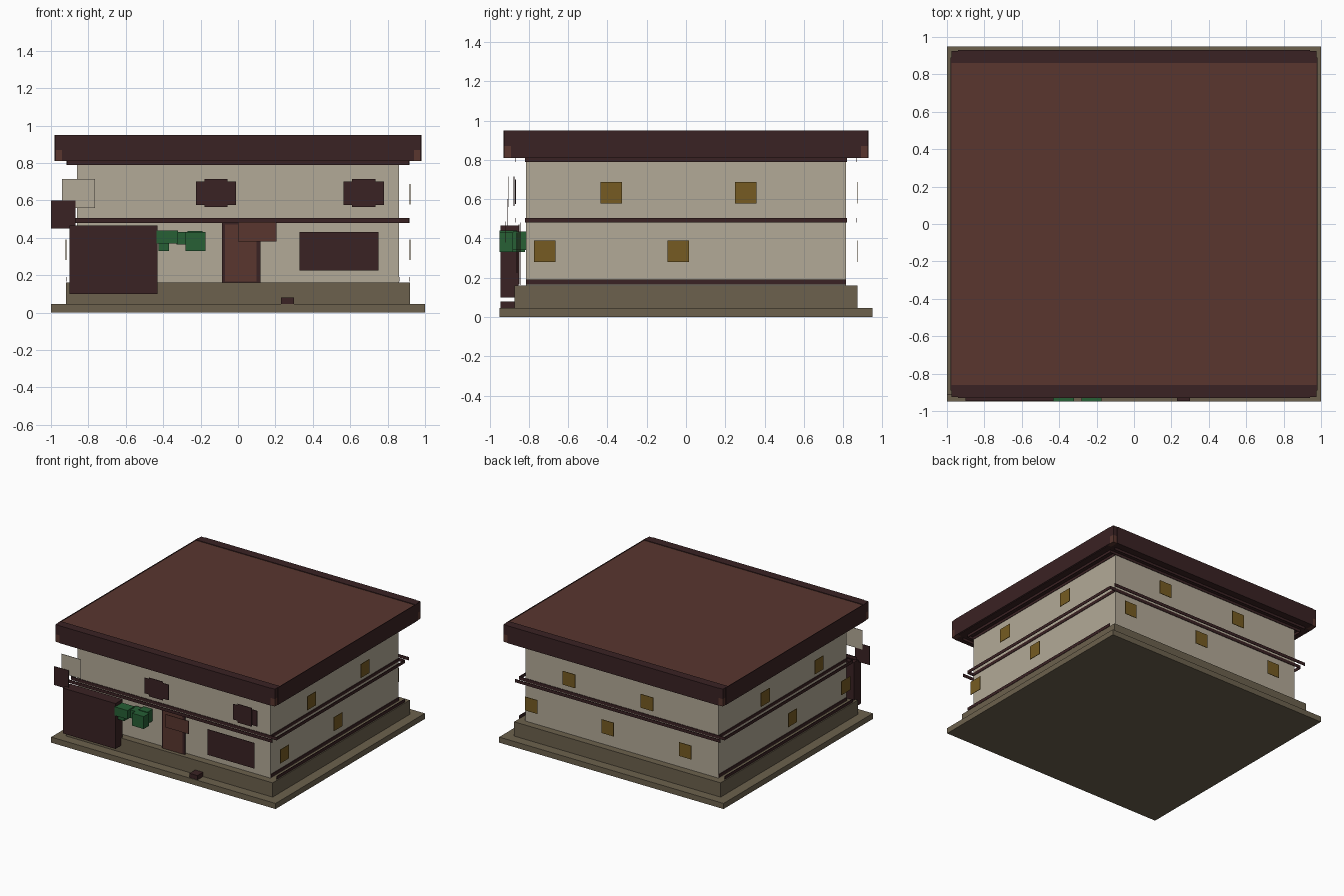
import bpy
import bmesh
from mathutils import Vector

cube = bpy.data.objects.get("Cube")
if cube:
    bpy.data.objects.remove(cube, do_unlink=True)


def material(name, rgb):
    m = bpy.data.materials.new(name)
    m.use_nodes = True
    m.diffuse_color = (*rgb, 1)
    m.node_tree.nodes["Principled BSDF"].inputs["Base Color"].default_value = (*rgb, 1)
    return m


plaster = material("tan plaster", (.45, .40, .31))
timber = material("dark timber", (.042, .016, .017))
tile = material("brown tile", (.10, .037, .028))
stone = material("olive stone", (.15, .12, .075))
glass = material("gold glass", (.18, .105, .016))
leaf = material("green leaf", (.02, .115, .036))


def box(name, mat, x0, x1, y0, y1, z0, z1):
    lo, hi = Vector((x0, y0, z0)), Vector((x1, y1, z1))
    bm = bmesh.new()
    bmesh.ops.create_cube(bm, size=1)
    for v in bm.verts:
        v.co = (lo + hi) / 2 + v.co * (hi - lo)
    mesh = bpy.data.meshes.new(name)
    bm.to_mesh(mesh)
    bm.free()
    mesh.materials.append(mat)
    ob = bpy.data.objects.new(name, mesh)
    bpy.context.collection.objects.link(ob)
    return ob


THIN = .004


def plate_y(name, mat, y, x0, x1, z0, z1):
    """Thin upright plate facing front or back."""
    return box(name, mat, x0, x1, y - THIN / 2, y + THIN / 2, z0, z1)


def plate_x(name, mat, x, y0, y1, z0, z1):
    """Thin upright plate facing left or right."""
    return box(name, mat, x - THIN / 2, x + THIN / 2, y0, y1, z0, z1)


# Base and walls
box("ground_slab", stone, -1, 1, -.95, .95, 0, .045)
box("plinth", stone, -.92, .92, -.873, .873, .045, .16)
box("walls", plaster, -.86, .86, -.815, .815, .05, .82)

# Timber rails: an outer plate standing off the wall and one against it
for s, side in ((1, "left"), (-1, "right")):
    for z0, z1, level in ((.165, .19, "lower"), (.48, .505, "middle"), (.79, .81, "upper")):
        for x in (.862, .915):
            plate_x(f"{side}_{level}_rail", timber, s * x, -.815, .815, z0, z1)
for s, side in ((1, "back"), (-1, "front")):
    for z0, z1, level in ((.48, .505, "middle"), (.79, .81, "upper")):
        for y in (.817, .87):
            plate_y(f"{side}_{level}_rail", timber, s * y, -.915, .915, z0, z1)

# Roof with deep eaves and notched corners
box("roof_core", timber, -.97, .97, -.86, .86, .81, .93)
box("roof_top", tile, -.976, .976, -.86, .86, .93, .945)
for s, side in ((1, "back"), (-1, "front")):
    y0, y1 = sorted((s * .86, s * .93))
    box(f"{side}_eave", timber, -.94, .94, y0, y1, .81, .95)
    for t, hand in ((1, "left"), (-1, "right")):
        x0, x1 = sorted((t * .94, t * .976))
        y2, y3 = sorted((s * .86, s * .926))
        box(f"{side}_{hand}_corner_cap", timber, x0, x1, y2, y3, .87, .95)
        box(f"{side}_{hand}_corner_foot", tile, x0, x1, y2, y3, .81, .87)
for s, side in ((1, "left"), (-1, "right")):
    plate_x(f"{side}_eave", timber, s * .978, -.89, .89, .81, .95)

# Gold windows on the sides and back
W, LOW, HIGH = .11, .28, .577
for s, side in ((1, "left"), (-1, "right")):
    for y, z in ((-.775, LOW), (-.095, LOW), (-.435, HIGH), (.25, HIGH)):
        plate_x(f"{side}_window", glass, s * .92, y, y + W, z, z + W)
for x, z in ((.71, LOW), (.03, LOW), (-.66, LOW), (.375, HIGH), (-.32, HIGH)):
    plate_y("back_window", glass, .875, x, x + W, z, z + W)

# Shuttered upper windows on the front
for x, dx in ((-.225, .045), (.565, .045)):
    plate_y("front_shutters", timber, -.868, x, x + .215, .575, .70)
    plate_y("front_upper_window", timber, -.876, x + dx, x + dx + .125, .565, .715)

# Ground floor front
plate_y("front_wide_window", timber, -.86, .33, .75, .225, .43)
plate_y("door_frame", timber, -.842, -.085, .12, .162, .48)
plate_y("door", tile, -.85, -.07, .1, .165, .47)
plate_y("door_sign", tile, -.92, 0, .205, .38, .485)
box("stall", timber, -.9, -.43, -.945, -.853, .1, .465)
box("step", timber, .23, .30, -.945, -.873, .045, .08)

# Hanging boards at the right corner
plate_y("pale_board", plaster, -.905, -.94, -.765, .56, .715)
plate_y("dark_board", timber, -.91, -1, -.87, .45, .6)

# Leafy bush blocks
box("bush_a", leaf, -.435, -.32, -.95, -.86, .37, .44)
box("bush_b", leaf, -.425, -.37, -.92, -.82, .33, .40)
box("bush_c", leaf, -.33, -.26, -.91, -.83, .365, .43)
box("bush_d", leaf, -.28, -.175, -.95, -.88, .33, .43)
box("bush_e", leaf, -.27, -.19, -.88, -.815, .34, .435)
